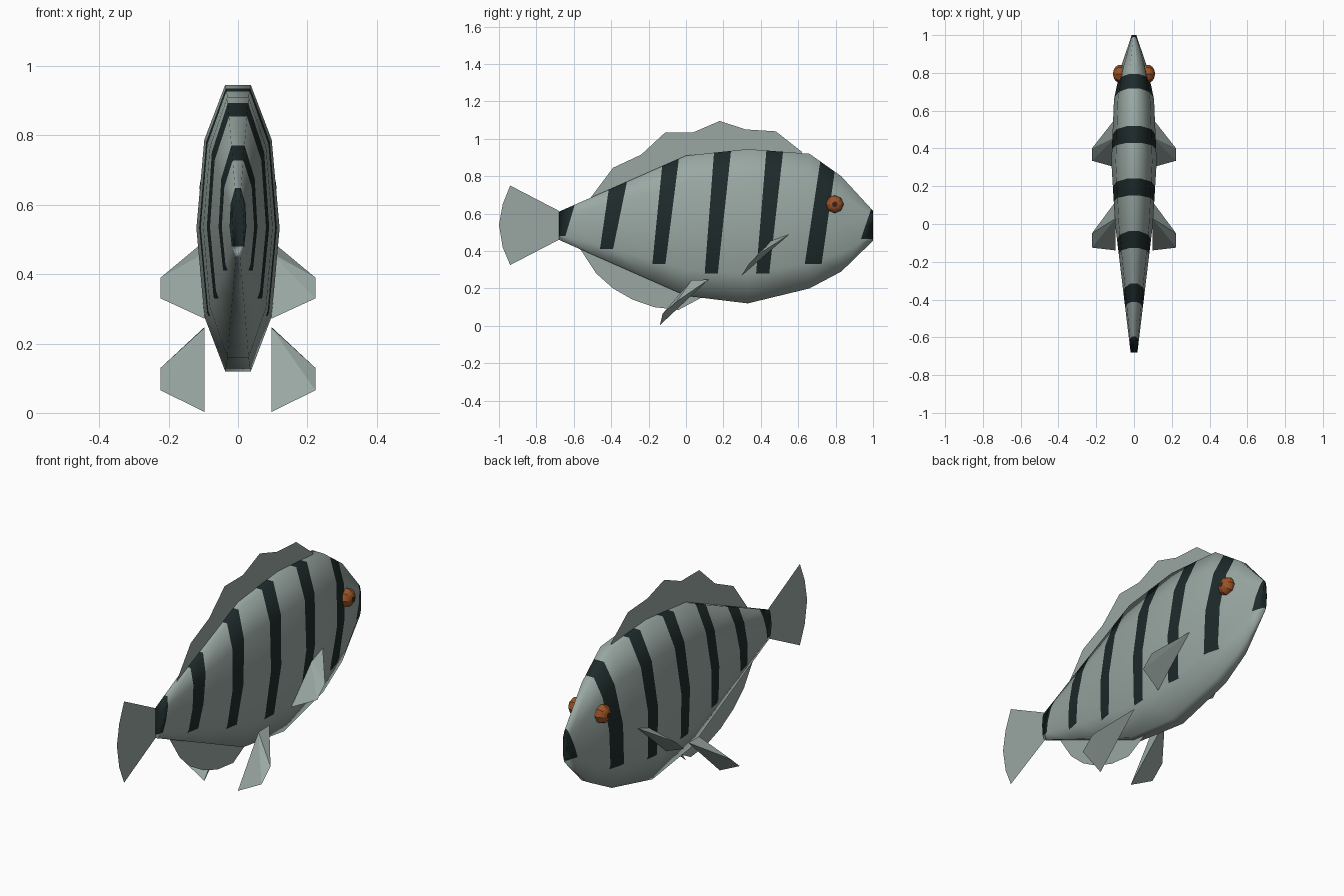
import bpy, bmesh, math
from mathutils import Matrix, Vector

if "Cube" in bpy.data.objects:
    bpy.data.objects.remove(bpy.data.objects["Cube"])


def material(name, rgb):
    m = bpy.data.materials.new(name)
    m.diffuse_color = (*rgb, 1)
    m.use_nodes = True
    m.node_tree.nodes["Principled BSDF"].inputs["Base Color"].default_value = m.diffuse_color
    return m


SCALE = material("grey_green", (0.32, 0.39, 0.365))
STRIPE = material("dark_stripe", (0.013, 0.023, 0.023))
IRIS = material("orange_brown", (0.33, 0.085, 0.02))
PUPIL = material("pupil_brown", (0.04, 0.018, 0.01))


def add_object(name, bm, mats):
    me = bpy.data.meshes.new(name)
    bm.to_mesh(me)
    bm.free()
    ob = bpy.data.objects.new(name, me)
    bpy.context.collection.objects.link(ob)
    for m in mats:
        me.materials.append(m)
    return ob


# Body: ten-sided loft, each station is y, half width, bottom z, top z
STATIONS = [(-0.68, 0.018, 0.46, 0.61), (0.0, 0.1, 0.16, 0.91),
            (0.33, 0.12, 0.12, 0.945), (0.66, 0.106, 0.2, 0.92),
            (0.83, 0.07, 0.29, 0.80), (1.0, 0.012, 0.455, 0.615)]


def body_mesh():
    bm = bmesh.new()
    rings = []
    for y, w, lo, hi in STATIONS:
        c, h = (lo + hi) / 2, (hi - lo) / 2 / math.sin(math.radians(72))
        rings.append([bm.verts.new((w * math.cos(math.tau * i / 10), y,
                                    c + h * math.sin(math.tau * i / 10)))
                      for i in range(10)])
    for a, b in zip(rings, rings[1:]):
        for i in range(10):
            j = (i + 1) % 10
            bm.faces.new((a[i], a[j], b[j], b[i])).smooth = True
    bm.faces.new(rings[0])
    bm.faces.new(rings[-1][::-1])
    bmesh.ops.recalc_face_normals(bm, faces=bm.faces)
    return bm


# Uncut body that lends its smooth normals to the striped one
guide = add_object("body_normal_guide", body_mesh(), [SCALE])
guide.hide_render = True
guide.hide_viewport = False

# Stripes: rear edge and front edge y at the top, then at the bottom, with z range
STRIPES = [(-0.80, -0.60, 0.63, -0.80, -0.645, 0.48),
           (-0.41, -0.32, 0.75, -0.46, -0.39, 0.41),
           (-0.125, -0.04, 0.88, -0.18, -0.11, 0.33),
           (0.15, 0.24, 0.93, 0.10, 0.17, 0.28),
           (0.43, 0.52, 0.94, 0.375, 0.445, 0.28),
           (0.715, 0.80, 0.86, 0.635, 0.725, 0.33),
           (0.985, 1.2, 0.61, 0.935, 1.2, 0.465)]


def cut(bm, faces, co, no):
    geom = set(faces)
    for f in faces:
        geom.update(f.edges)
        geom.update(f.verts)
    bmesh.ops.bisect_plane(bm, geom=list(geom), plane_co=co, plane_no=no, dist=1e-5)


def in_band(f, s):
    p = f.calc_center_median()
    t = (p.z - s[5]) / (s[2] - s[5])
    return s[3] + t * (s[0] - s[3]) < p.y < s[4] + t * (s[1] - s[4])


bm = body_mesh()
for s in STRIPES:
    for k in (0, 1):
        cut(bm, bm.faces[:], (0, s[k], s[2]), (0, s[2] - s[5], s[k + 3] - s[k]))
    cut(bm, [f for f in bm.faces if in_band(f, s)], (0, 0, s[5]), (0, 0, 1))
    for f in bm.faces:
        if in_band(f, s) and f.calc_center_median().z > s[5]:
            f.material_index = 1
body = add_object("body", bm, [SCALE, STRIPE])
mod = body.modifiers.new("smooth_normals", 'DATA_TRANSFER')
mod.object = guide
mod.use_loop_data = True
mod.data_types_loops = {'CUSTOM_NORMAL'}
mod.loop_mapping = 'POLYINTERP_NEAREST'

# Flat fins on the centre line, as y, z outlines
FINS = {
    "tail_fin": [(-0.68, 0.615), (-0.94, 0.75), (-0.98, 0.65), (-1.0, 0.54),
                 (-0.98, 0.42), (-0.94, 0.325), (-0.68, 0.46)],
    "back_fin": [(-0.51, 0.685), (-0.39, 0.845), (-0.24, 0.915), (-0.11, 1.035),
                 (0.04, 1.035), (0.18, 1.095), (0.32, 1.05), (0.48, 1.04),
                 (0.62, 0.93), (0.6, 0.87), (0.0, 0.86)],
    "belly_fin": [(-0.57, 0.417), (-0.48, 0.28), (-0.39, 0.2), (-0.285, 0.14),
                  (-0.17, 0.1), (-0.04, 0.085), (0.09, 0.155), (0.0, 0.2)],
}
for name, outline in FINS.items():
    bm = bmesh.new()
    f = bm.faces.new([bm.verts.new((0, y, z)) for y, z in outline])
    f.normal_update()
    if f.normal.x < 0:
        f.normal_flip()
    bmesh.ops.triangulate(bm, faces=[f])
    add_object(name, bm, [SCALE])

# Paired fins: wedges with a triangular root and a thin outer edge
PAIRED = {
    "chest_fin": [(0.097, 0.56, 0.495), (0.097, 0.46, 0.46), (0.097, 0.30, 0.272),
                  (0.223, 0.40, 0.39), (0.223, 0.335, 0.33)],
    "pelvic_fin": [(0.097, 0.12, 0.247), (0.097, 0.03, 0.245), (0.097, -0.14, 0.003),
                   (0.223, -0.05, 0.13), (0.223, -0.125, 0.065)],
}
for side, label in ((1, "right"), (-1, "left")):
    for name, pts in PAIRED.items():
        bm = bmesh.new()
        for x, y, z in pts:
            bm.verts.new((side * x, y, z))
        bmesh.ops.convex_hull(bm, input=bm.verts[:])
        bmesh.ops.recalc_face_normals(bm, faces=bm.faces)
        add_object(label + "_" + name, bm, [SCALE])

    # Eye: flattened ball with its pole pointing sideways
    bm = bmesh.new()
    place = (Matrix.Translation((side * 0.074, 0.795, 0.65))
             @ Matrix.Diagonal((0.037, 0.048, 0.048, 1))
             @ Matrix.Rotation(side * math.pi / 2, 4, 'Y'))
    bmesh.ops.create_uvsphere(bm, u_segments=8, v_segments=10, radius=1, matrix=place)
    for f in bm.faces:
        x = abs(f.calc_center_median().x)
        f.material_index = 2 if x > 0.107 else 1 if x < 0.066 else 0
    add_object(label + "_eye", bm, [IRIS, SCALE, PUPIL])
